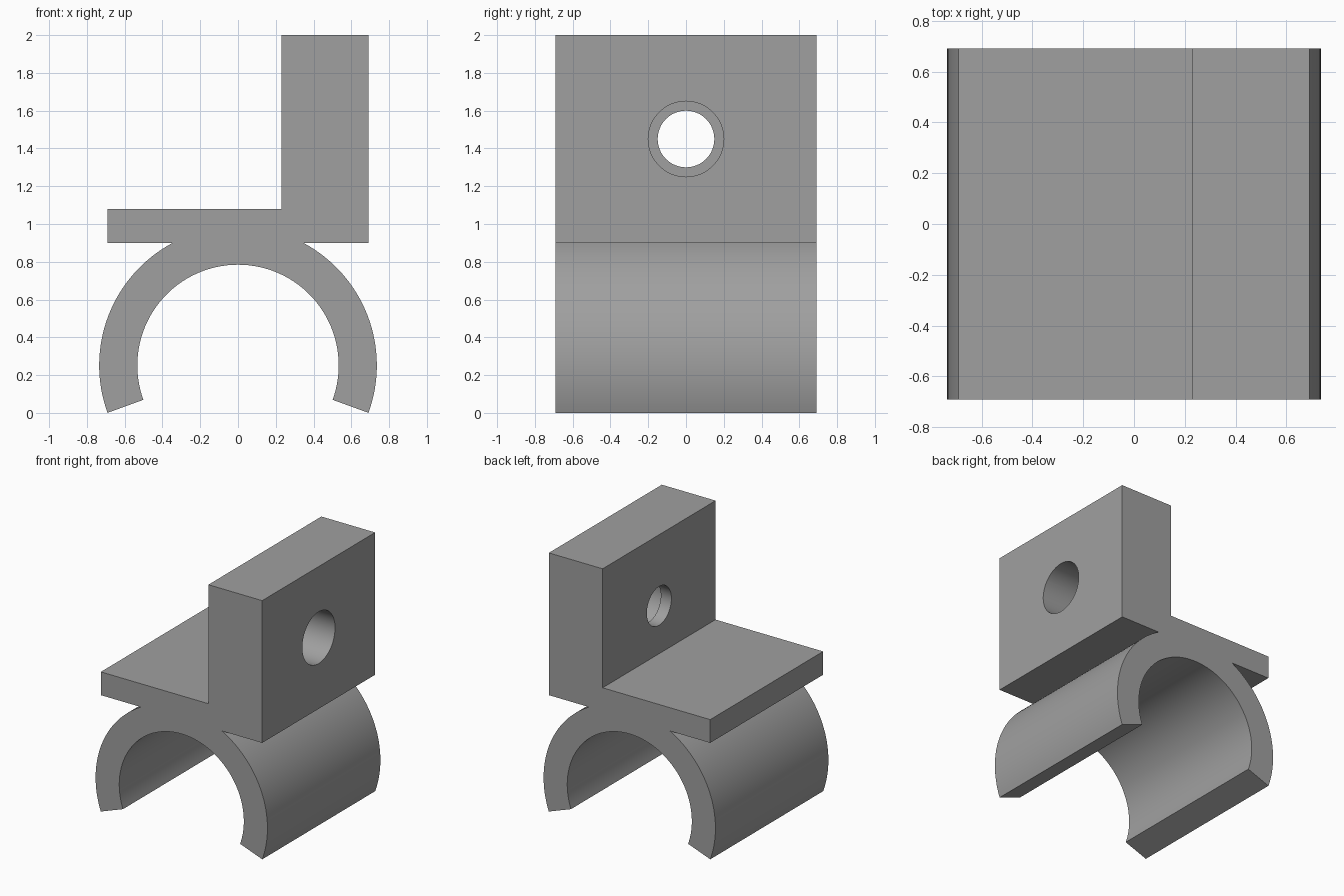
import bpy, bmesh, math
from mathutils import Matrix

if "Cube" in bpy.data.objects:
    bpy.data.objects.remove(bpy.data.objects["Cube"])

HALF_Y = 0.69                      # half the depth of the bracket
R_OUT, R_IN, RING_Z = 0.735, 0.533, 0.2515
PLATE_Z0, PLATE_Z1 = 0.90, 1.08
WALL_X0, WALL_X1 = 0.23, 0.69
HOLE_Z, STEP_X = 1.45, 0.32

grey = bpy.data.materials.new("plain grey")
grey.diffuse_color = (0.35, 0.35, 0.35, 1)
grey.use_nodes = True
grey.node_tree.nodes["Principled BSDF"].inputs["Base Color"].default_value = grey.diffuse_color


def arc(radius, a0, a1, n):
    """Points of a ring arc in the x-z plane, angles in radians."""
    return [(radius * math.cos(a0 + (a1 - a0) * i / n),
             RING_Z + radius * math.sin(a0 + (a1 - a0) * i / n)) for i in range(n + 1)]


def make_object(name, bm):
    bmesh.ops.recalc_face_normals(bm, faces=bm.faces[:])
    mesh = bpy.data.meshes.new(name)
    bm.to_mesh(mesh)
    bm.free()
    mesh.materials.append(grey)
    obj = bpy.data.objects.new(name, mesh)
    bpy.context.collection.objects.link(obj)
    return obj


def cylinder_x(name, radius, x0, x1):
    """Cylinder along x through the centre of the bolt hole."""
    bm = bmesh.new()
    place = Matrix.Translation(((x0 + x1) / 2, 0, HOLE_Z)) @ Matrix.Rotation(math.pi / 2, 4, 'Y')
    bmesh.ops.create_cone(bm, cap_ends=True, segments=64, radius1=radius, radius2=radius,
                          depth=x1 - x0, matrix=place)
    return make_object(name, bm)


# Clip, plate and upright wall share one extruded profile
low = math.radians(-20)
top = math.asin((PLATE_Z0 - RING_Z) / R_OUT)      # where the ring meets the plate
outline = arc(R_OUT, low, top, 32)
outline += [(WALL_X1, PLATE_Z0), (WALL_X1, 2.0), (WALL_X0, 2.0), (WALL_X0, PLATE_Z1),
            (-WALL_X1, PLATE_Z1), (-WALL_X1, PLATE_Z0)]
outline += arc(R_OUT, math.pi - top, math.pi - low, 32)
outline += arc(R_IN, math.pi - low, low, 72)

bm = bmesh.new()
face = bm.faces.new([bm.verts.new((x, -HALF_Y, z)) for x, z in outline])
extruded = bmesh.ops.extrude_face_region(bm, geom=[face])["geom"]
bmesh.ops.translate(bm, vec=(0, 2 * HALF_Y, 0),
                    verts=[v for v in extruded if isinstance(v, bmesh.types.BMVert)])
bracket = make_object("clip_bracket", bm)

# Stepped bolt hole: narrow through hole, wide bore from the right
bpy.context.view_layer.objects.active = bracket
bracket.select_set(True)
for name, radius, x0, x1 in (("through_hole", 0.15, 0.1, 0.8),
                             ("wide_bore", 0.20, STEP_X, 0.8)):
    cutter = cylinder_x(name, radius, x0, x1)
    mod = bracket.modifiers.new(name, 'BOOLEAN')
    mod.operation = 'DIFFERENCE'
    mod.solver = 'EXACT'
    mod.object = cutter
    bpy.ops.object.modifier_apply(modifier=mod.name)
    bpy.data.objects.remove(cutter)

bpy.ops.object.shade_smooth_by_angle(angle=math.radians(25))
